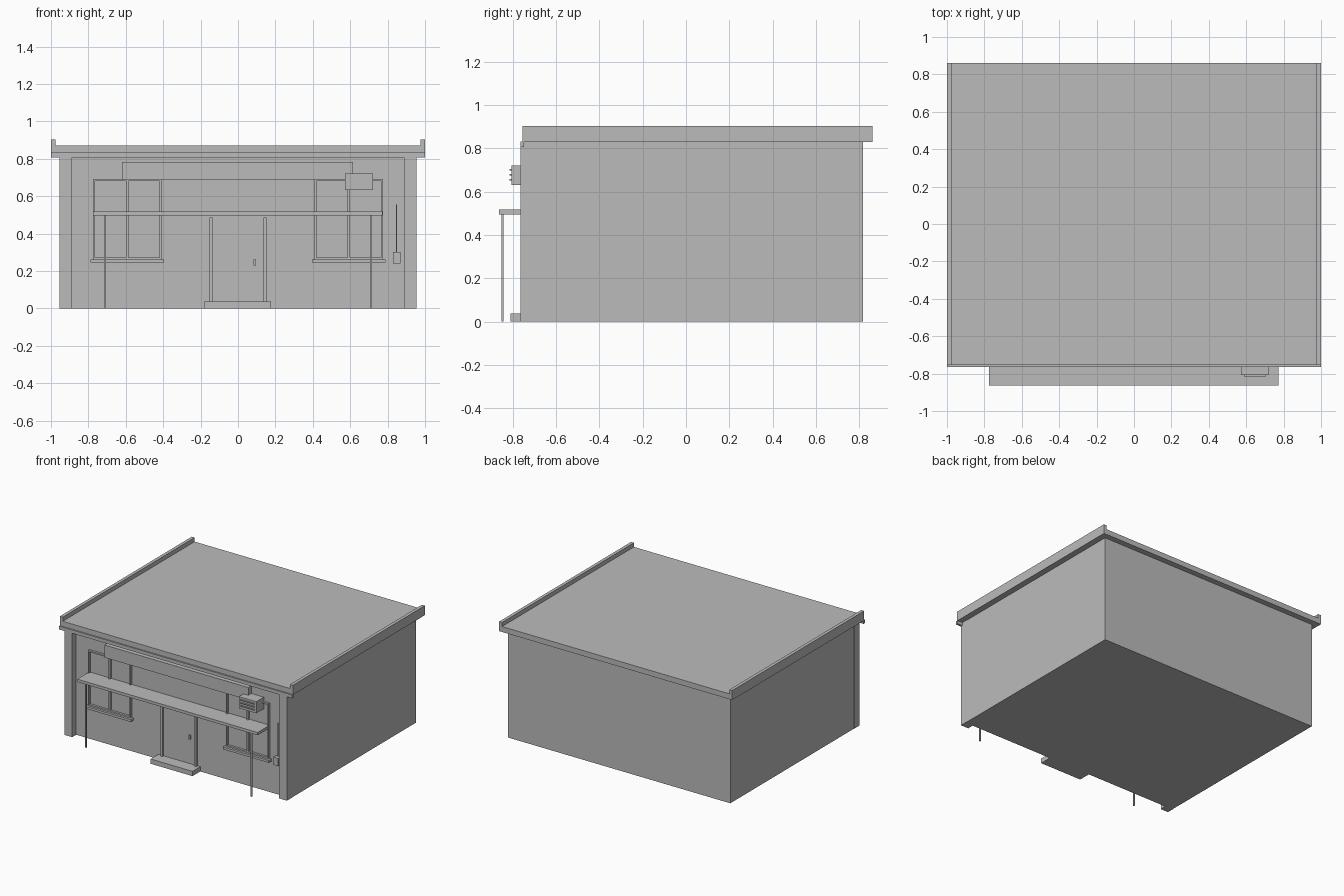
import bpy
import bmesh
from mathutils import Matrix, Vector

if "Cube" in bpy.data.objects:
    bpy.data.objects.remove(bpy.data.objects["Cube"])

grey = bpy.data.materials.new("plain_grey")
grey.use_nodes = True
COLOR = (0.5, 0.5, 0.5, 1)
grey.diffuse_color = COLOR
grey.node_tree.nodes["Principled BSDF"].inputs["Base Color"].default_value = COLOR

WALL = -0.715   # front wall plane
BED = -0.70     # fittings are bedded slightly into the wall


def build(name, boxes):
    """One object made of boxes given as (x range, y range, z range)."""
    bm = bmesh.new()
    for ranges in boxes:
        centre = Vector([(a + b) / 2 for a, b in ranges])
        size = [abs(b - a) for a, b in ranges]
        bmesh.ops.create_cube(bm, size=1, matrix=Matrix.Translation(centre) @ Matrix.Diagonal((*size, 1)))
    mesh = bpy.data.meshes.new(name)
    bm.to_mesh(mesh)
    bm.free()
    mesh.materials.append(grey)
    obj = bpy.data.objects.new(name, mesh)
    bpy.context.collection.objects.link(obj)
    return obj


def box(name, x, y, z):
    return build(name, [(x, y, z)])


# Building shell and flat roof
box("building_body", (-0.953, 0.953), (WALL, 0.818), (0, 0.835))
box("roof_slab", (-0.99, 0.99), (-0.755, 0.862), (0.83, 0.872))
box("front_cornice", (-1, 1), (-0.765, -0.748), (0.806, 0.832))
box("cornice_backing", (-0.95, 0.95), (-0.75, BED), (0.806, 0.835))

# Features that appear on both sides
for side, s in (("left", 1), ("right", -1)):
    box(f"{side}_roof_rail", (s * 0.975, s), (-0.755, 0.862), (0.83, 0.904))
    box(f"{side}_pilaster", (s * 0.888, s * 0.955), (-0.764, BED), (0, 0.832))
    box(f"{side}_canopy_post", (s * 0.705, s * 0.716), (-0.853, -0.842), (0, 0.5))

    # Window frame, centre mullion and sill
    c, half, bar = s * 0.592, 0.183, 0.011
    low, high = 0.262, 0.692
    depth = (WALL - 0.017, BED)
    uprights = [((c + o - bar / 2, c + o + bar / 2), depth, (low, high))
                for o in (-half + bar / 2, 0, half - bar / 2)]
    rails = [((c - half, c + half), depth, (z, z + bar)) for z in (low, high - bar)]
    build(f"{side}_window_frame", uprights + rails)
    box(f"{side}_window_sill", (c - 0.197, c + 0.197), (WALL - 0.035, BED), (0.244, low))

    # Door jamb
    box(f"{side}_door_jamb", (s * 0.137, s * 0.153), (WALL - 0.017, BED), (0.03, 0.487))

# Entrance
box("door_step", (-0.183, 0.177), (-0.81, BED), (0, 0.037))
box("door_handle", (0.083, 0.097), (WALL - 0.012, BED), (0.23, 0.262))
box("canopy", (-0.775, 0.772), (-0.863, BED), (0.496, 0.518))

# Blank sign board
box("sign_board", (-0.62, 0.615), (-0.752, BED), (0.685, 0.782))

# Wall cooling unit with front slats
box("cooling_unit", (0.572, 0.722), (-0.807, BED), (0.632, 0.722))
build("cooling_slats", [((0.589, 0.707), (-0.815, -0.8), (z, z + 0.008))
                        for z in (0.652, 0.675, 0.698)])

# Meter box and its conduit
box("meter_box", (0.828, 0.87), (-0.75, BED), (0.24, 0.3))
box("meter_conduit", (0.844, 0.851), (-0.724, BED), (0.3, 0.555))
